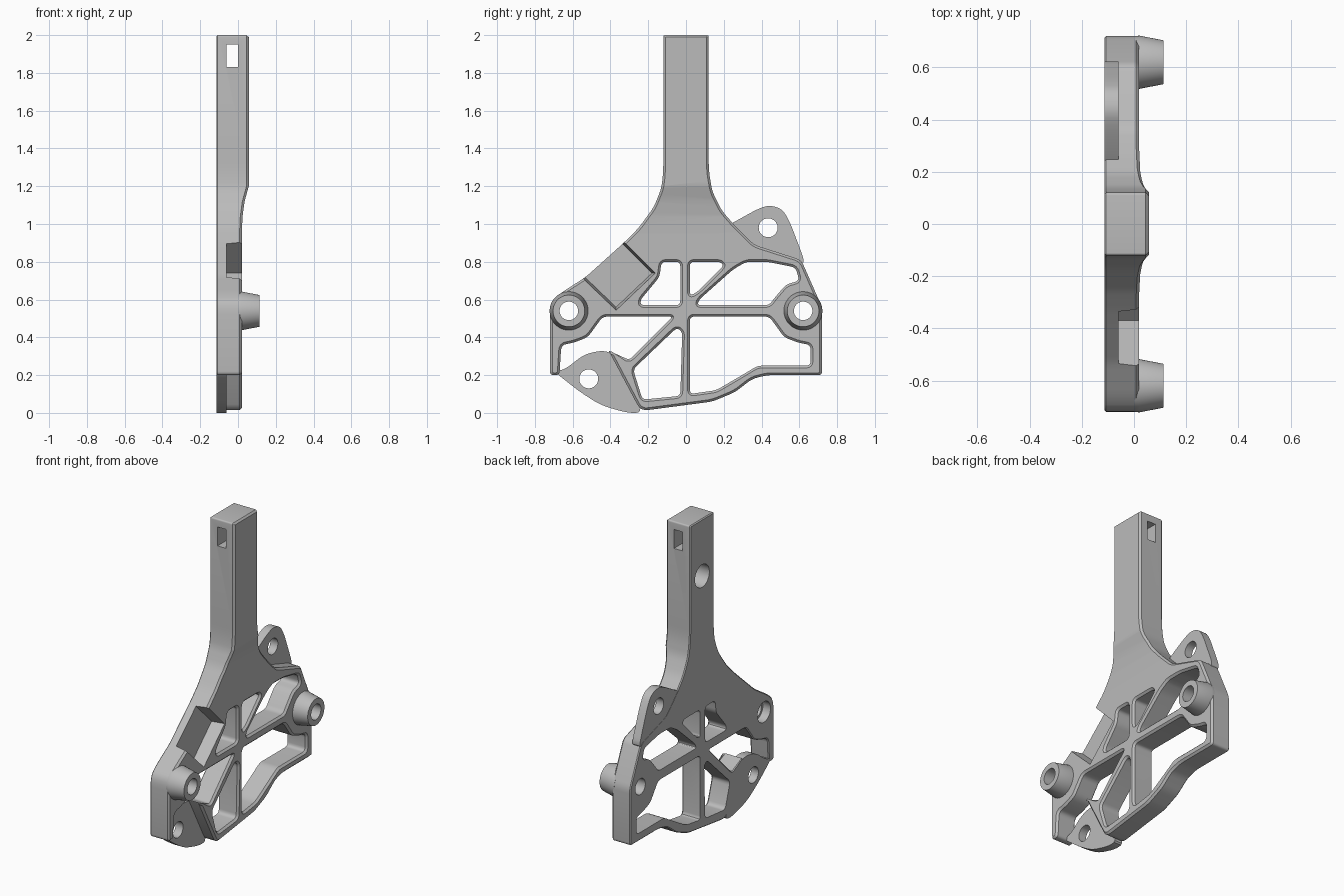
import bpy
import bmesh
import math
from mathutils import Vector, Matrix

default_cube = bpy.data.objects.get("Cube")
if default_cube:
    bpy.data.objects.remove(default_cube, do_unlink=True)

BACK, FRONT, LUG_FRONT = -0.1135, 0.02, -0.06
CHAMFER = 0.012

grey = bpy.data.materials.new("light grey")
grey.use_nodes = True
colour = (0.5, 0.5, 0.5, 1)
grey.diffuse_color = colour
grey.node_tree.nodes["Principled BSDF"].inputs["Base Color"].default_value = colour


def rounded(points, radius, steps=4):
    """Fillet a (y, z) polygon given in hundredths; a third value overrides the radius."""
    corners = [Vector(p[:2]) / 100 for p in points]
    if sum(a.cross(b) for a, b in zip(corners, corners[1:] + corners[:1])) < 0:
        corners.reverse()
        points = points[::-1]
    result = []
    for i, corner in enumerate(corners):
        before = corners[i - 1] - corner
        after = corners[(i + 1) % len(corners)] - corner
        wanted = (points[i][2] if len(points[i]) > 2 else radius) / 100
        if wanted == 0:
            result.append(corner)
            continue
        start = corner + before.normalized() * min(wanted, before.length * 0.45)
        end = corner + after.normalized() * min(wanted, after.length * 0.45)
        for s in range(steps + 1):
            t = s / steps
            result.append(start * (1 - t) ** 2 + corner * 2 * t * (1 - t) + end * t ** 2)
    return result


def offset(loop, distance):
    """Move a counter-clockwise loop outwards along its mitred normals."""
    moved = []
    for i, point in enumerate(loop):
        d1 = (point - loop[i - 1]).normalized()
        d2 = (loop[(i + 1) % len(loop)] - point).normalized()
        n1, n2 = Vector((d1.y, -d1.x)), Vector((d2.y, -d2.x))
        moved.append(point + (n1 + n2) * distance / max(0.4, 1 + n1.dot(n2)))
    return moved


def circle(y, z, radius, sides=48):
    angles = [2 * math.pi * i / sides for i in range(sides)]
    return [Vector((y + radius * math.cos(a), z + radius * math.sin(a))) for a in angles]


def loft(bm, sections, closed=False):
    """Join (x, loop) sections with quads, then cap the ends or close the tube."""
    rings = [[bm.verts.new((x, p.x, p.y)) for p in loop] for x, loop in sections]
    pairs = list(zip(rings, rings[1:]))
    if closed:
        pairs.append((rings[-1], rings[0]))
    else:
        bm.faces.new(rings[0][::-1])
        bm.faces.new(rings[-1])
    for low, high in pairs:
        for i in range(len(low)):
            j = (i + 1) % len(low)
            bm.faces.new((low[i], low[j], high[j], high[i]))


def make_object(name, bm):
    bmesh.ops.recalc_face_normals(bm, faces=bm.faces)
    mesh = bpy.data.meshes.new(name)
    bm.to_mesh(mesh)
    bm.free()
    mesh.materials.append(grey)
    obj = bpy.data.objects.new(name, mesh)
    bpy.context.collection.objects.link(obj)
    return obj


def activate(obj):
    bpy.ops.object.select_all(action="DESELECT")
    obj.select_set(True)
    bpy.context.view_layer.objects.active = obj


# Bracket outline: handle, right flank, lower rim, open left bay, left arm
body_outline = [
    (-12, 200, 1), (12, 200, 1), (12, 128, 6), (14, 117), (19, 107), (26, 99), (36, 89),
    (61, 81), (72, 56), (72, 20, 2), (43, 20), (35, 18), (26, 11), (14, 6),
    (-24, 1, 4), (-41, 33, 1), (-30, 28, 2), (-7, 51, 2), (-44, 51), (-47, 47), (-52, 40),
    (-60, 37), (-66, 36), (-67, 20, 2), (-72, 20, 2), (-72, 58, 6), (-67, 63, 4),
    (-53, 72), (-33, 90), (-25, 98), (-17, 109), (-13, 119), (-12, 128, 6)]

# Windows between the spokes
windows = [
    [(-13, 80), (-3, 80), (-3, 57), (-24, 57), (-24, 60), (-14, 72)],
    [(2, 80), (18, 80), (20, 78), (6, 64), (2, 62)],
    [(25, 76), (32, 80), (43, 80), (58, 77), (60, 70), (53, 68), (47, 61), (44, 57),
     (6, 57), (7, 60)],
    [(2, 51), (44, 51), (47, 47), (52, 40), (60, 37), (66, 36), (66, 25), (38, 25),
     (28, 19), (16, 12), (2, 10)],
    [(-2, 43), (-3, 9), (-23, 7), (-28, 23), (-5, 45)]]

# Handle thickening towards the grip: height against extra depth
swell = [(0.95, 0), (1.04, 0.004), (1.12, 0.015), (1.2, 0.037)]


def extra_depth(z):
    if z >= swell[-1][0]:
        return swell[-1][1]
    for (z0, d0), (z1, d1) in zip(swell, swell[1:]):
        if z0 <= z <= z1:
            return d0 + (d1 - d0) * (z - z0) / (z1 - z0)
    return 0


# Body with chamfered rims
bm = bmesh.new()
outer = rounded(body_outline, 3)
inner = offset(outer, -CHAMFER)
loft(bm, [(BACK, offset(outer, -CHAMFER / 2)), (BACK + CHAMFER / 2, outer),
          (FRONT - CHAMFER, outer), (FRONT, inner)])
for height, _ in swell:
    bmesh.ops.bisect_plane(bm, geom=bm.verts[:] + bm.edges[:] + bm.faces[:],
                           plane_co=(0, 0, height), plane_no=(0, 0, 1))
for v in bm.verts:
    if v.co.x > -0.05:
        v.co.x += extra_depth(v.co.z)
body = make_object("bracket_body", bm)

# Lower and upper mounting lugs
lug_outlines = {
    "lower_lug": [(-70, 22), (-56, 11), (-45, 4), (-31, 0), (-23, 0), (-33, 28),
                  (-40, 32), (-45, 33), (-54, 31), (-64, 23)],
    "upper_lug": [(20, 98), (38, 108), (44, 110), (51, 108), (55, 101), (63, 80),
                  (60, 78), (30, 88)]}
lugs = []
for name, outline in lug_outlines.items():
    bm = bmesh.new()
    loop = rounded(outline, 5)
    loft(bm, [(BACK + 0.001, loop), (LUG_FRONT, loop)])
    lugs.append(make_object(name, bm))

# Cutter: chamfered windows
bm = bmesh.new()
for window in windows:
    loop = rounded(window, 2.5)
    flare = offset(loop, CHAMFER)
    loft(bm, [(-0.2, loop), (FRONT - CHAMFER, loop), (FRONT, flare), (0.2, flare)])

# Cutter: slanted pocket open to the left flank
pocket = rounded([(-61, 79), (-41, 97), (-18, 74), (-37, 56)], 0)
pocket_top = offset(pocket, CHAMFER)
loft(bm, [(LUG_FRONT, pocket), (FRONT, pocket_top), (0.2, pocket_top)])

# Cutter: lug bores, boss bores, grip socket and tip slot
BORE = 0.05
for y, z in ((-0.515, 0.18), (0.435, 0.98), (0.62, 0.54)):
    loft(bm, [(-0.2, circle(y, z, BORE)), (0.2, circle(y, z, BORE))])
wide, narrow = circle(-0.62, 0.54, 0.065), circle(-0.62, 0.54, BORE)
loft(bm, [(-0.2, wide), (LUG_FRONT, wide), (LUG_FRONT, narrow), (0.2, narrow)])
socket = circle(0, 1.64, 0.072)
loft(bm, [(-0.2, socket), (FRONT, socket)])
bmesh.ops.create_cube(bm, size=1, matrix=Matrix.Translation((-0.03, 0, 1.89))
                      @ Matrix.Diagonal((0.06, 0.5, 0.12, 1)))
cutter = make_object("cutter", bm)
cutter.hide_render = True

for obj in [body] + lugs:
    activate(obj)
    cut = obj.modifiers.new("cut", "BOOLEAN")
    cut.operation = "DIFFERENCE"
    cut.solver = "EXACT"
    cut.object = cutter
    bpy.ops.object.modifier_apply(modifier=cut.name)
bpy.data.objects.remove(cutter, do_unlink=True)

# Tapered hollow bosses
bosses = []
for name, y in (("front_boss", -0.62), ("rear_boss", 0.62)):
    bm = bmesh.new()
    z, tip = 0.54, -BACK
    hole = circle(y, z, BORE - 0.001)
    loft(bm, [(0, circle(y, z, 0.1)), (FRONT, circle(y, z, 0.102)),
              (tip, circle(y, z, 0.084)), (tip, hole), (0, hole)], closed=True)
    bosses.append(make_object(name, bm))

for obj in [body] + lugs + bosses:
    activate(obj)
    bpy.ops.object.shade_smooth_by_angle(angle=math.radians(30))
